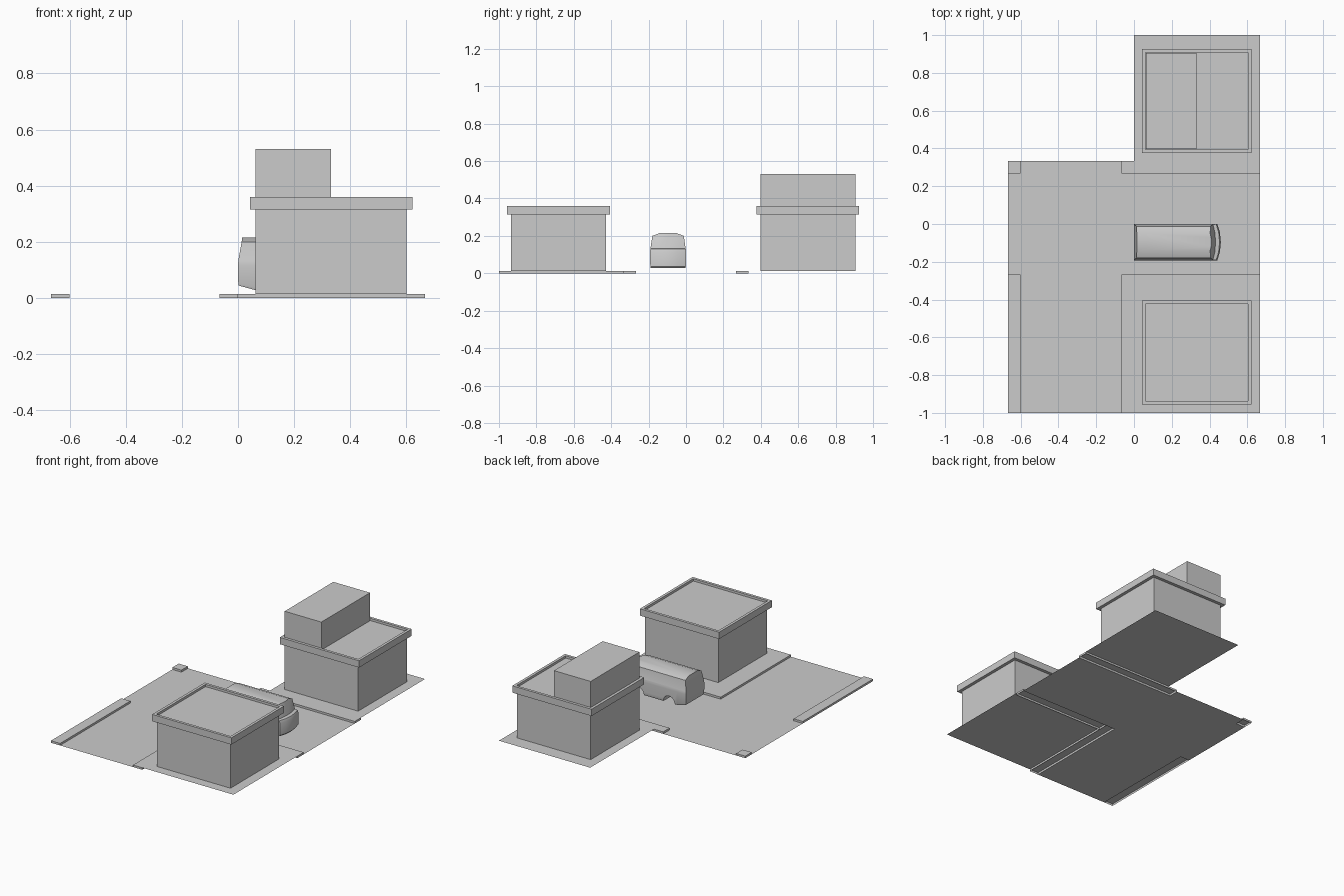
import bpy, math

if "Cube" in bpy.data.objects:
    bpy.data.objects.remove(bpy.data.objects["Cube"])

CURB = 0.0135


def make(name, verts, faces):
    mesh = bpy.data.meshes.new(name)
    mesh.from_pydata(verts, [], faces)
    mesh.update()
    obj = bpy.data.objects.new(name, mesh)
    bpy.context.collection.objects.link(obj)
    return obj


def loft(name, rings, bottom=True, top=True):
    """Join counter-clockwise rings of equal length, from bottom to top."""
    n = len(rings[0])
    verts = [p for r in rings for p in r]
    faces = []
    for k in range(len(rings) - 1):
        for i in range(n):
            j = (i + 1) % n
            faces.append((k*n + i, k*n + j, (k+1)*n + j, (k+1)*n + i))
    if bottom:
        faces.append(tuple(reversed(range(n))))
    if top:
        faces.append(tuple(range(len(verts) - n, len(verts))))
    return make(name, verts, faces)


def rect(x0, x1, y0, y1, z, grow=0.0):
    g = grow
    return [(x0-g, y0-g, z), (x1+g, y0-g, z), (x1+g, y1+g, z), (x0-g, y1+g, z)]


def plane(name, x0, x1, y0, y1, z):
    make(name, rect(x0, x1, y0, y1, z), [(0, 1, 2, 3)])


def block(name, x0, x1, y0, y1, z0, z1):
    loft(name, [rect(x0, x1, y0, y1, z) for z in (z0, z1)], bottom=False)


A, B = 2/3, 1/3
# road surface
plane("road_main", -0.6, -0.0667, -1, B, 0)
plane("road_side", -0.0667, A, -0.2667, 0.2667, 0)
plane("road_left", -A, -0.6, -0.2667, 0.2667, 0)

# raised pavements, open underneath
for name, x0, x1, y0, y1 in (
        ("pavement_left", -A, -0.6, -1, -0.2667),
        ("pavement_corner", -A, -0.6, 0.2667, B),
        ("pavement_front", -0.0667, 0, -1, -0.2667),
        ("pavement_front_return", 0, A, -B, -0.2667),
        ("pavement_back", -0.0667, A, 0.2667, B)):
    block(name, x0, x1, y0, y1, 0, CURB)

# building lots, level with the pavement
plane("lot_front", 0, A, -1, -B, CURB)
plane("lot_back", 0, A, B, 1, CURB)


# buildings with overhanging parapet and sunken roof
def building(name, y0, y1):
    x0, x1 = 0.063, 0.6
    steps = [(CURB, 0), (0.315, 0), (0.315, 0.021), (0.36, 0.021),
             (0.36, 0.003), (0.345, 0.003)]
    loft(name, [rect(x0, x1, y0, y1, z, g) for z, g in steps], bottom=False)


building("front_building", -0.935, -0.427)
building("back_building", 0.397, 0.905)
block("back_building_upper_storey", 0.063, 0.331, 0.397, 0.905, 0.345, 0.53)


# van body: stacked outlines with a bowed nose
def outline(z, rear, side, nose, half, rear_z=None):
    rz = z if rear_z is None else rear_z
    yc = -0.096
    right = [(rear, -half, rz), (0.065, -half, z), (side, -half, z),
             (side + (nose - side)*0.72, -half*0.55, z)]
    left = [(x, -y, zz) for x, y, zz in reversed(right)]
    return [(x, y + yc, zz) for x, y, zz in right + [(nose, 0, z)] + left]


van = loft("van_body", [
    outline(0.027, 0.003, 0.435, 0.452, 0.092, 0.044),
    outline(0.036, 0.001, 0.441, 0.46, 0.095, 0.050),
    outline(0.115, 0.000, 0.441, 0.46, 0.096),
    outline(0.130, 0.001, 0.435, 0.453, 0.095),
    outline(0.133, 0.001, 0.418, 0.432, 0.094),
    outline(0.200, 0.013, 0.405, 0.415, 0.084),
    outline(0.215, 0.015, 0.403, 0.411, 0.045)])

# wheel arches cut through the body
for i, x in enumerate((0.125, 0.35)):
    bpy.ops.mesh.primitive_cylinder_add(
        vertices=12, radius=0.042, depth=0.4, location=(x, -0.096, 0.03),
        rotation=(math.pi/2, 0, 0))
    cutter = bpy.context.object
    cutter.name = f"wheel_arch_cutter_{i}"
    cutter.hide_render = True
    cutter.display_type = 'WIRE'
    mod = van.modifiers.new("arch", 'BOOLEAN')
    mod.object = cutter
    mod.operation = 'DIFFERENCE'
    mod.solver = 'EXACT'

# smooth the rounded van while keeping its creases
bpy.ops.object.select_all(action='DESELECT')
van.select_set(True)
bpy.context.view_layer.objects.active = van
bpy.ops.object.shade_smooth_by_angle(angle=math.radians(30))
